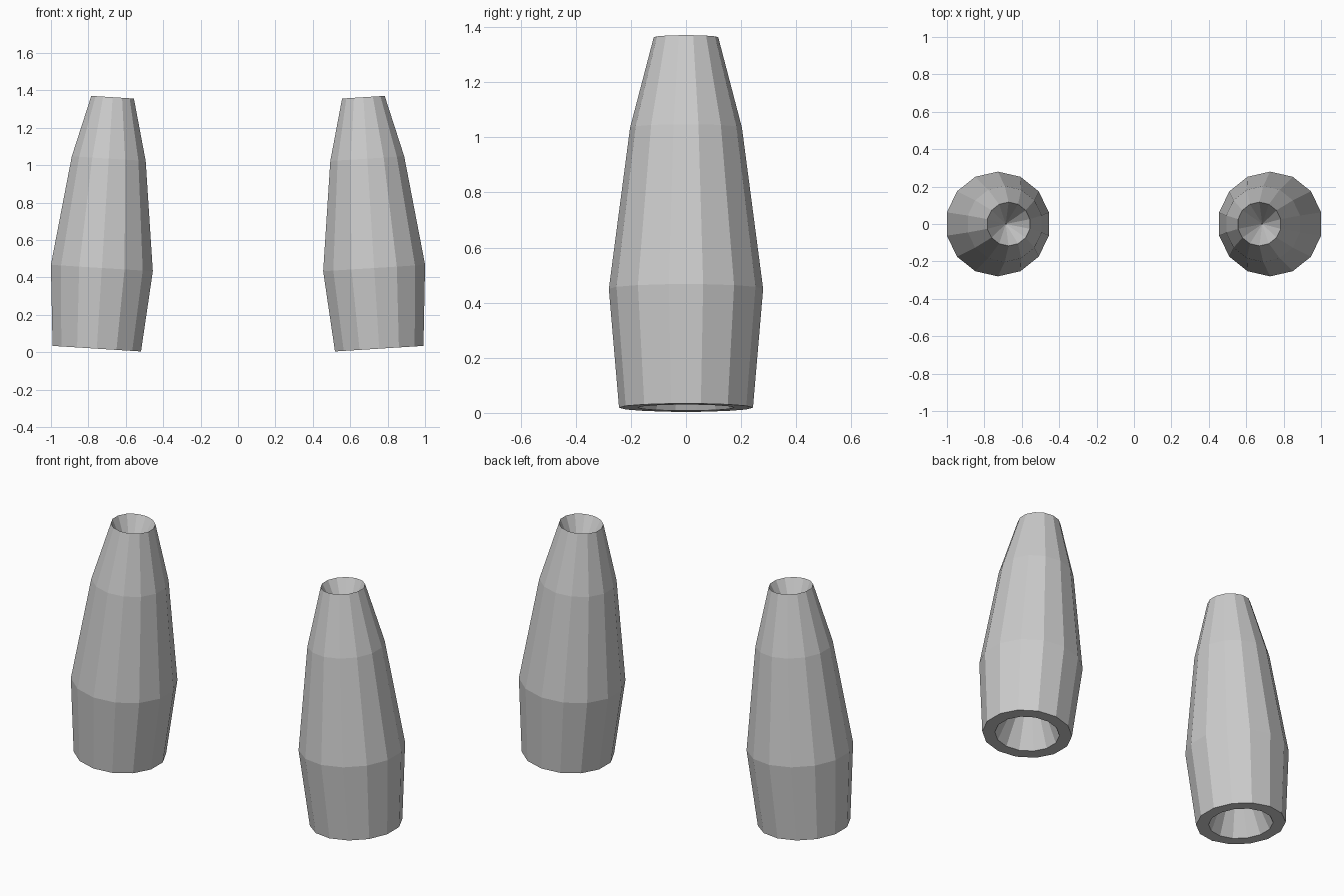
import bpy, bmesh
from math import sin, cos, pi, radians
from mathutils import Matrix

if "Cube" in bpy.data.objects:
    bpy.data.objects.remove(bpy.data.objects["Cube"])

SIDES = 14
TILT = radians(3.6)
# (radius, height along the axis); radius 0 is a single point
PROFILE = [(0, 0.40), (0.175, 0), (0.243, 0), (0.28, 0.432),
           (0.203, 1.018), (0.117, 1.347), (0, 1.10)]


def tapered_sleeve(name, side):
    bm = bmesh.new()
    rings = []
    for r, z in PROFILE:
        n = SIDES if r else 1
        rings.append([bm.verts.new((r * sin(2 * pi * i / SIDES),
                                    r * cos(2 * pi * i / SIDES), z))
                      for i in range(n)])
    for a, b in zip(rings, rings[1:]):
        for i in range(SIDES):
            j = (i + 1) % SIDES
            quad = [a[i % len(a)], a[j % len(a)], b[j % len(b)], b[i % len(b)]]
            bm.faces.new(list(dict.fromkeys(quad)))
    # lean the top towards the centre line
    bm.transform(Matrix.Translation((side * 0.755, 0, 0.019))
                 @ Matrix.Rotation(-side * TILT, 4, 'Y'))
    bmesh.ops.recalc_face_normals(bm, faces=bm.faces)
    mesh = bpy.data.meshes.new(name)
    bm.to_mesh(mesh)
    bm.free()
    bpy.context.collection.objects.link(bpy.data.objects.new(name, mesh))


tapered_sleeve("left_sleeve", -1)
tapered_sleeve("right_sleeve", 1)
